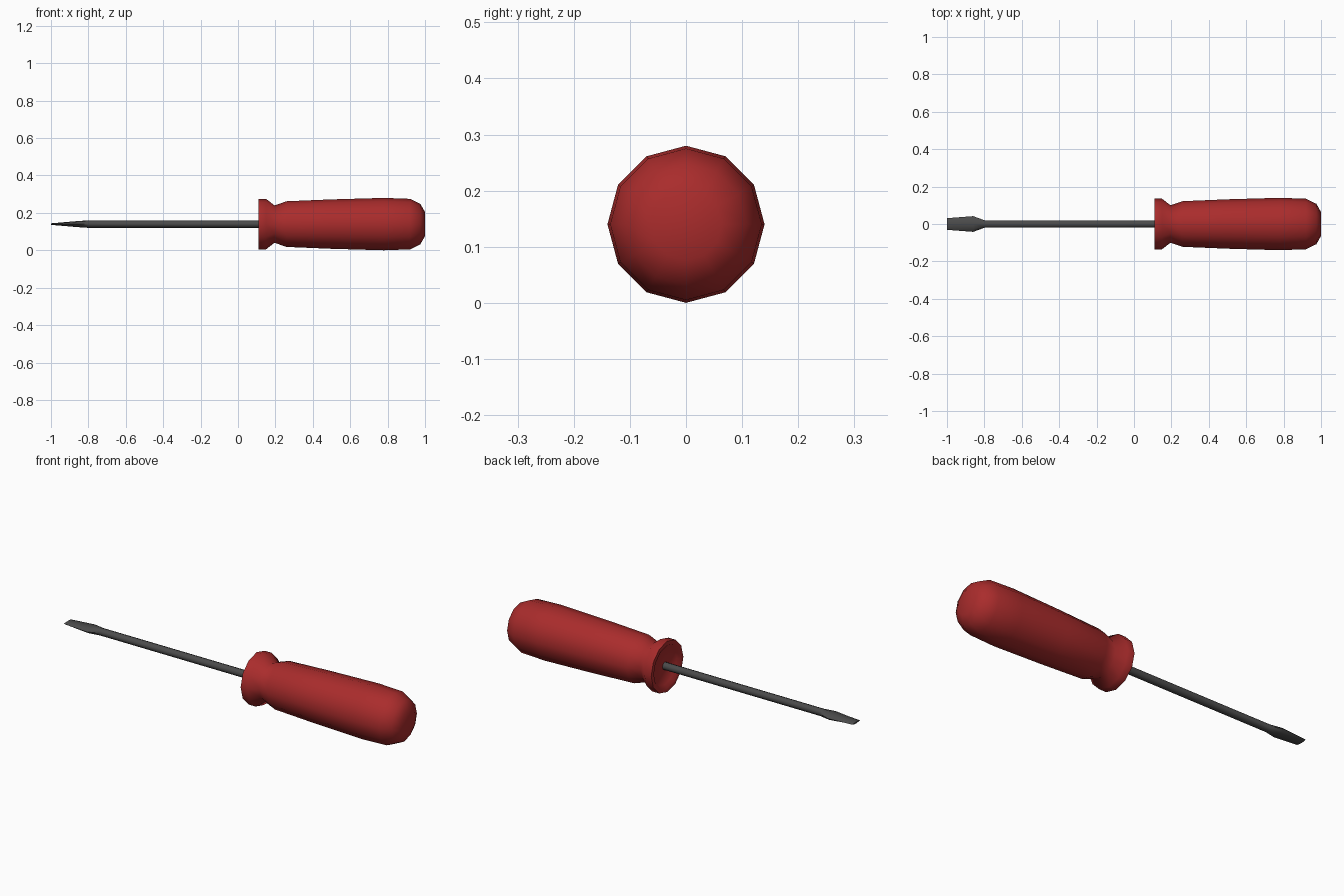
import bpy, bmesh, math

if "Cube" in bpy.data.objects:
    bpy.data.objects.remove(bpy.data.objects["Cube"])

AXIS_Z = 0.14


def loft(name, sections, sides, color, smooth_angle, offset=0.0):
    """Skin rings along x; each section is (x, y half-width, z half-height)."""
    bm = bmesh.new()
    rings = []
    for x, ry, rz in sections:
        angles = [2 * math.pi * (i + offset) / sides for i in range(sides)]
        rings.append([bm.verts.new((x, ry * math.cos(a), AXIS_Z + rz * math.sin(a)))
                      for a in angles])
    for a, b in zip(rings, rings[1:]):
        for i in range(sides):
            j = (i + 1) % sides
            bm.faces.new((a[i], a[j], b[j], b[i]))
    bm.faces.new(rings[0][::-1])
    bm.faces.new(rings[-1])
    bmesh.ops.recalc_face_normals(bm, faces=bm.faces[:])
    mesh = bpy.data.meshes.new(name)
    bm.to_mesh(mesh)
    bm.free()
    obj = bpy.data.objects.new(name, mesh)
    bpy.context.collection.objects.link(obj)
    mat = bpy.data.materials.new(name + "_material")
    mat.diffuse_color = color
    mat.use_nodes = True
    mat.node_tree.nodes["Principled BSDF"].inputs["Base Color"].default_value = mat.diffuse_color
    mesh.materials.append(mat)
    bpy.ops.object.select_all(action='DESELECT')
    bpy.context.view_layer.objects.active = obj
    obj.select_set(True)
    bpy.ops.object.shade_smooth_by_angle(angle=math.radians(smooth_angle))
    return obj


# Grip with recessed guard face, neck and rounded butt
grip = [(0.125, 0.10), (0.11, 0.113), (0.11, 0.135), (0.15, 0.135), (0.195, 0.10),
        (0.26, 0.122), (0.50, 0.132), (0.78, 0.14), (0.92, 0.135),
        (0.975, 0.108), (1.0, 0.064)]
loft("handle", [(x, r, r) for x, r in grip], 12, (0.40, 0.025, 0.025, 1), 58)

# Round shaft flaring into a flat, tapered blade
shaft = [(-1.0, 0.031, 0.004), (-0.86, 0.042, 0.016),
         (-0.80, 0.02, 0.02), (0.14, 0.02, 0.02)]
loft("shaft_and_blade", shaft, 8, (0.07, 0.07, 0.07, 1), 50)
